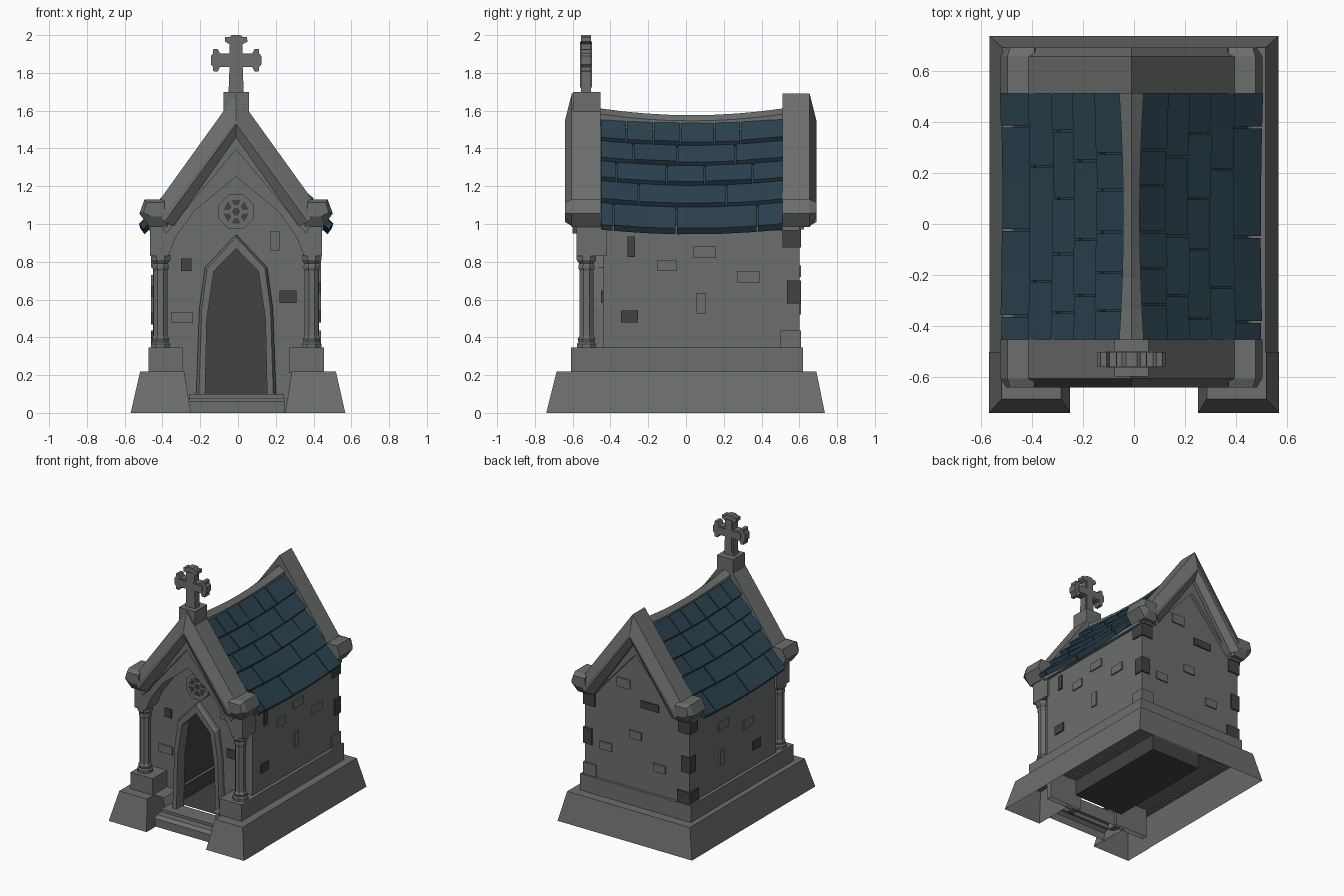
import bpy, bmesh, math, random

if "Cube" in bpy.data.objects:
    bpy.data.objects.remove(bpy.data.objects["Cube"])
random.seed(4)
XC = -0.01  # the upper building sits slightly left of its base

def mat(name, r, g, b):
    m = bpy.data.materials.new(name)
    m.diffuse_color = (r, g, b, 1)
    m.use_nodes = True
    m.node_tree.nodes["Principled BSDF"].inputs["Base Color"].default_value = m.diffuse_color
    return m

STONE = mat("grey stone", 0.15, 0.156, 0.156)
DARK = mat("dark stone", 0.054, 0.054, 0.054)
SLATE = mat("blue slate", 0.024, 0.053, 0.076)

def finish(name, bm, m, drop=None):
    bmesh.ops.recalc_face_normals(bm, faces=bm.faces)
    if drop:
        bm.normal_update()
        bmesh.ops.delete(bm, geom=[f for f in bm.faces if drop(f.normal)], context='FACES_ONLY')
    me = bpy.data.meshes.new(name)
    bm.to_mesh(me)
    bm.free()
    me.materials.append(m)
    ob = bpy.data.objects.new(name, me)
    bpy.context.collection.objects.link(ob)
    return ob

def no_bottom(n):
    return n.z < -.9

def add_loft(bm, loops):
    """Skin closed loops of 3D points and cap both ends."""
    vs = [[bm.verts.new(p) for p in lp] for lp in loops]
    n = len(vs[0])
    for a, b in zip(vs, vs[1:]):
        for i in range(n):
            bm.faces.new((a[i], a[(i + 1) % n], b[(i + 1) % n], b[i]))
    bm.faces.new(vs[0])
    bm.faces.new(vs[-1])

def loft(name, loops, m=STONE, drop=None):
    bm = bmesh.new()
    add_loft(bm, loops)
    return finish(name, bm, m, drop)

def prism(name, pts, y0, y1, m=STONE, drop=None):
    return loft(name, [[(XC + x, y, z) for x, z in pts] for y in (y0, y1)], m, drop)

def rect(x0, x1, y0, y1, z):
    return [(x0, y0, z), (x1, y0, z), (x1, y1, z), (x0, y1, z)]

def box(name, x0, x1, y0, y1, z0, z1, m=STONE, drop=None):
    return loft(name, [rect(XC + x0, XC + x1, y0, y1, z) for z in (z0, z1)], m, drop)

def mirror(half):
    """Right half listed bottom to top -> full outline, right to left."""
    return half + [(-x, z) for x, z in reversed(half) if x > 0]

# Sloped base, a hollow shell open underneath: sides, back, and wider front blocks
for s, side in ((-1, "left"), (1, "right")):
    loft(side + "_base", [rect(s * .565, s * .2, -.60, .735, 0), rect(s * .515, s * .2, -.60, .69, .22)],
         drop=lambda n: n.z < -.9 or n.x * s < -.9 or n.y < -.9)
    loft(side + "_front_base_block", [rect(s * .568, s * .25, -.74, -.5, 0), rect(s * .518, s * .285, -.685, -.5, .22)],
         drop=lambda n: n.z < -.9 or n.y > .9)
    x0, x1 = sorted((s * .28, s * .465))
    box(side + "_upper_base", x0, x1, -.61, .62, .21, .345, drop=no_bottom)
loft("back_base", [rect(-.565, .565, .45, .735, 0), rect(-.515, .515, .45, .69, .22)],
     drop=lambda n: n.z < -.9 or n.y < -.9)
box("back_upper_base", -.465, .465, .5, .62, .21, .345, drop=no_bottom)

# Entrance step and sill
loft("entrance_step", [rect(-.26, .25, -.63, -.42, 0), rect(-.26, .25, -.63, -.42, .06), rect(-.26, .25, -.605, -.42, .08)], drop=no_bottom)
box("door_sill", -.25, .25, -.55, -.42, .05, .10, drop=no_bottom)

# Walls, with a pointed door opening in the front one
door = mirror([(.166, .0), (.155, .5), (.118, .75), (0, .87)])
frame = mirror([(.215, 0), (.195, .55), (.165, .77), (0, .945)])
gable = mirror([(.44, 0), (.44, 1.0), (0, 1.52)])
prism("front_wall", gable + door[::-1], -.44, -.40, drop=no_bottom)
prism("back_wall", mirror([(.44, .21), (.44, 1.0), (0, 1.52)]), .45, .60, drop=no_bottom)
for s in (-1, 1):
    x0, x1 = sorted((s * .26, s * .44))
    box("side_wall", x0, x1, -.44, .6, .21, 1.0, drop=no_bottom)
inner = mirror([(.2, 0), (.182, .55), (.153, .765), (0, .93)])
loft("door_frame", [[(XC + x, y, z) for x, z in p + door[::-1]] for p, y in ((frame, -.42), (frame, -.465), (inner, -.49))])

# Dark chamber behind the door
bm = bmesh.new()
bmesh.ops.create_cube(bm, size=1)
for v in bm.verts:
    v.co = (XC + v.co.x * .42, .02 + v.co.y * .85, .525 + v.co.z * .85)
finish("dark_chamber", bm, DARK, lambda n: n.y < -.5)

# Roof core beneath the slates, with eaves
prism("roof_core", mirror([(.45, .97), (.46, .985), (0, 1.54)]), -.43, .59, SLATE)
for s in (-1, 1):
    x0, x1 = sorted((s * .43, s * .462))
    box("eaves", x0, x1, -.45, .6, .965, .99)

# Projecting front arch carried by the columns
arch = mirror([(.36, .83), (.32, .93), (.22, 1.07), (0, 1.25)])
prism("front_arch", mirror([(.455, .83), (.455, 1.0), (0, 1.57)]) + arch[::-1], -.58, -.42)
prism("front_arch_moulding", mirror([(.40, 1.0), (0, 1.5)]) + [(-.37, .95), (0, 1.395), (.37, .95)], -.60, -.55)
prism("back_gable_moulding", mirror([(.44, .97), (.44, 1.0), (0, 1.55)]) + [(-.36, .97), (0, 1.37), (.36, .97)], .58, .625)

# Columns
for s in (-1, 1):
    prof = [(.055, .345), (.055, .365), (.046, .375), (.05, .39), (.04, .41), (.04, .755),
            (.046, .765), (.046, .78), (.042, .79), (.056, .81), (.056, .835)]
    loft("column", [[(XC + s * .4 + r * math.cos(a), -.527 + r * math.sin(a), z)
                     for a in [math.pi / 8 + k * math.pi / 4 for k in range(8)]] for r, z in prof])

# Gable copings with kneeler stones, chamfered on the outer side
for name, inside, mid, out in (("front", -.452, -.605, -.64), ("back", .51, .655, .69)):
    back = mirror([(.33, .99), (.41, 1.12), (0, 1.69)]) + [(0, 1.46)]
    face = mirror([(.38, 1.01), (.395, 1.03), (0, 1.55)]) + [(0, 1.53)]
    loft(name + "_coping", [[(XC + x, y, z) for x, z in p] for p, y in ((back, inside), (back, mid), (face, out))])
    for k in (-1, 1):
        big = [(.36, .985), (.46, .985), (.512, 1.055), (.485, 1.13), (.38, 1.13)]
        small = [(.37, 1.04), (.45, 1.04), (.49, 1.06), (.475, 1.115), (.38, 1.115)]
        loft(name + "_kneeler", [[(XC + k * x, y, z) for x, z in p] for p, y in ((big, inside), (big, mid), (small, out))])

# Sagging ridge and rows of slates
Y0, Y1 = -.455, .515
def sag(y):
    return 1 - ((2 * y - Y0 - Y1) / (Y1 - Y0)) ** 2

loops = []
for i in range(9):
    y = Y0 + (Y1 - Y0) * i / 8
    w, z = .048 - .016 * sag(y), 1.612 - .036 * sag(y)
    loops.append([(XC + a, y, z + b) for a, b in ((-w, -.09), (-w, -.03), (0, 0), (w, -.03), (w, -.09))])
loft("ridge_cap", loops)

rows = [(.025, 1.575), (.125, 1.447), (.21, 1.34), (.295, 1.235), (.388, 1.12), (.492, .985)]
cuts = [[.13, .29, .44, .62, .77], [.19, .42, .74], [.1, .36, .58, .84], [.23, .7], [.08, .43, .86]]
for s, side in ((-1, "left"), (1, "right")):
    bm = bmesh.new()
    for (xa, za), (xb, zb), cut in zip(rows, rows[1:], cuts):
        stops = [0] + [c + random.uniform(-.02, .02) for c in cut] + [1]
        for a, b in zip(stops, stops[1:]):
            lift = random.uniform(.02, .03)
            loops = []
            n = max(1, round((b - a) * 5))
            for k in range(n + 1):
                y = Y0 + (Y1 - Y0) * (a + (b - a) * k / n) + (.004 if k == 0 else -.004 if k == n else 0)
                d = .026 * sag(y)
                pts = [(xa, za), (xb + lift * .78, zb + lift * .62), (xb, zb - .014), (xa - .02, za - .025)]
                loops.append([(XC + s * (x - .3 * d), y, z - d) for x, z in pts])
            add_loft(bm, loops)
    finish(side + "_slates", bm, SLATE)

# Finial block and flared cross
box("finial_block", -.067, .067, -.597, -.452, 1.55, 1.70)
arm = [(.035, -.035), (.085, -.035), (.098, -.06), (.122, -.058), (.122, -.036),
       (.134, -.022), (.134, .022), (.122, .036), (.122, .058), (.098, .06), (.085, .035)]
pts = []
for c, t in ((1, 0), (0, 1), (-1, 0)):
    pts += [(c * u - t * v, 1.867 + t * u + c * v) for u, v in arm]
pts += [(-.035, 1.832), (-.04, 1.70), (.04, 1.70)]
prism("cross", pts, -.557, -.502)
i, o = .024, .10
plus = [(i, i), (o, i), (o, -i), (i, -i), (i, -.145), (-i, -.145), (-i, -i), (-o, -i), (-o, i), (-i, i), (-i, o), (i, o)]
prism("cross_relief", [(x, 1.867 + z) for x, z in plus], -.562, -.497)

# Rosette over the door
def ring(r, n, off=0):
    return [(r * math.cos(off + k * math.tau / n), 1.065 + r * math.sin(off + k * math.tau / n)) for k in range(n)]
prism("rosette_plate", ring(.1, 8, math.pi / 8), -.48, -.43)
for k in range(6):
    a = k * math.tau / 6 + math.pi / 6
    prism("rosette_opening", [(r * math.cos(a + d), 1.065 + r * math.sin(a + d)) for r, d in
                              ((.036, -.3), (.068, -.38), (.068, .38), (.036, .3))], -.484, -.476, DARK)
prism("rosette_centre", ring(.022, 6), -.484, -.476, DARK)

# Raised bricks: (position along wall, height, width, height, dark?)
def brick(wall, u, z, w, h, dark):
    m, e = (DARK if dark else STONE), .01
    u0, u1, z0, z1 = u - w / 2, u + w / 2, z - h / 2, z + h / 2
    if wall in "fb":
        y0, y1 = (-.44 - e, -.43) if wall == "f" else (.59, .60 + e)
        box("raised_brick", u0 - XC, u1 - XC, y0, y1, z0, z1, m)
    else:
        x0, x1 = (.43, .44 + e) if wall == "r" else (-.44 - e, -.43)
        box("raised_brick", x0, x1, u0, u1, z0, z1, m)

walls = {
    "f": [(-.275, .785, .055, .065, 1), (.265, .615, .09, .065, 1), (-.295, .505, .115, .06, 0), (.195, .91, .05, .1, 0)],
    "r": [(-.29, .88, .04, .11, 1), (-.3, .51, .09, .065, 1), (.1, .85, .12, .06, 0), (-.1, .78, .1, .06, 0),
          (.08, .58, .05, .11, 0), (.33, .72, .12, .06, 0)],
    "l": [(.2, .8, .12, .06, 0), (.22, .56, .05, .11, 0), (-.1, .7, .12, .06, 0), (-.2, .5, .09, .065, 1)],
    "b": [(.1, 1.12, .11, .07, 0), (-.12, 1.0, .15, .055, 1), (0, .75, .1, .06, 0), (.25, .6, .1, .06, 0), (-.2, .55, .1, .06, 0)]}
for wall, items in walls.items():
    for it in items:
        brick(wall, *it)

# Corner quoins at the back
for s in (-1, 1):
    for z, h, w, dark in ((.925, .1, .1, 1), (.64, .12, .075, 1), (.39, .09, .11, s < 0)):
        x0, x1 = sorted((s * (.45 - w), s * .45))
        box("corner_quoin", x0, x1, .61 - w, .61, z - h / 2, z + h / 2, DARK if dark else STONE)
